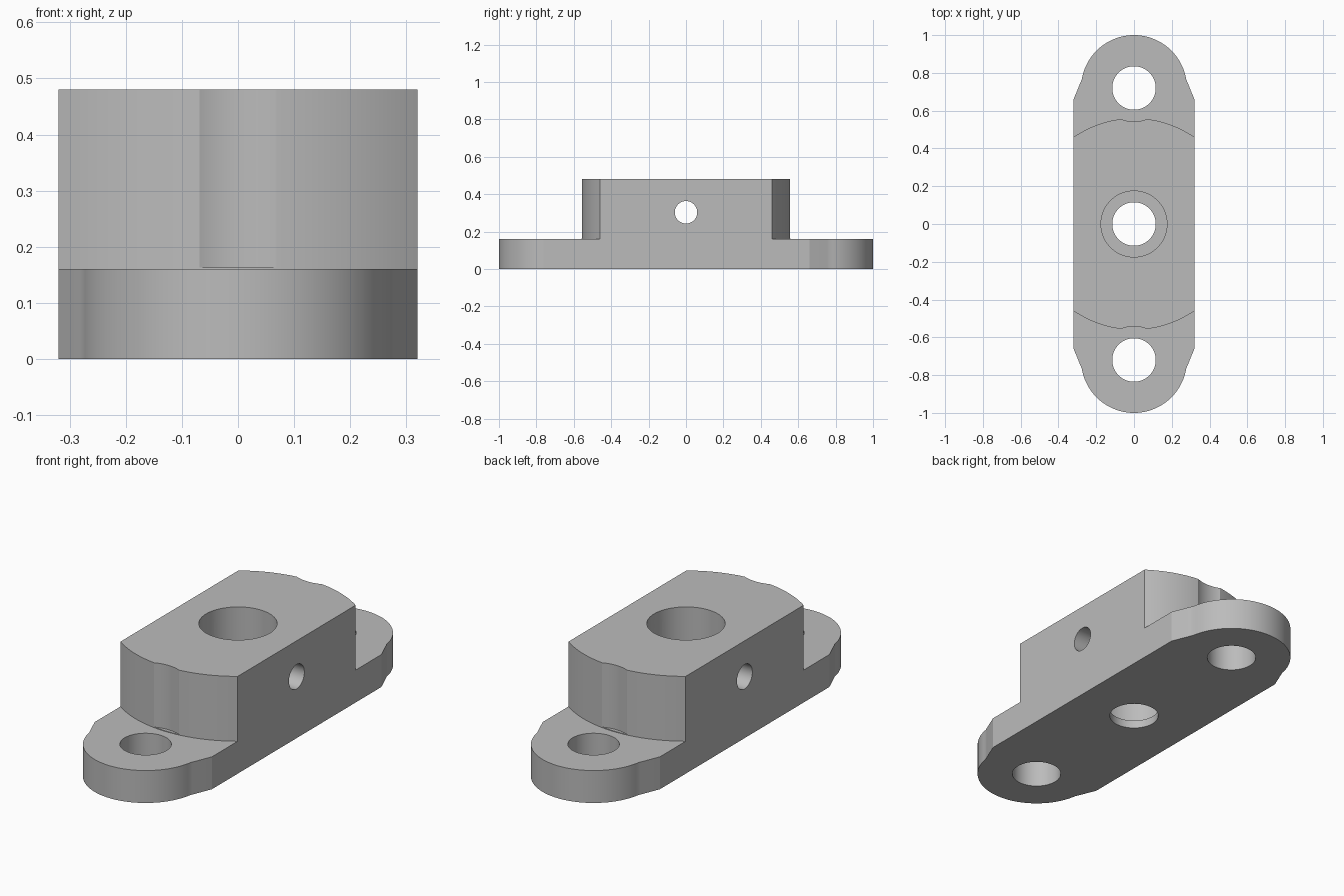
import bpy, bmesh
from math import pi, sin, cos, asin, radians

cube = bpy.data.objects.get("Cube")
if cube:
    bpy.data.objects.remove(cube)

# Main dimensions
HALF_W = 0.32
PLATE_H, TOTAL_H = 0.16, 0.48
HOLE_Y, HOLE_R = 0.72, 0.115
BLOCK_R = 0.56

grey = bpy.data.materials.new("machined grey")
grey.use_nodes = True
colour = (0.5, 0.5, 0.5, 1)
grey.diffuse_color = colour
grey.node_tree.nodes["Principled BSDF"].inputs["Base Color"].default_value = colour


def arc(cy, r, a0, a1, n):
    """Points on an arc centred at (0, cy)."""
    return [(r * cos(a0 + (a1 - a0) * i / n), cy + r * sin(a0 + (a1 - a0) * i / n))
            for i in range(n + 1)]


def prism(name, outline, z0, z1):
    """Extrude a closed outline between two heights."""
    bm = bmesh.new()
    face = bm.faces.new([bm.verts.new((x, y, z0)) for x, y in outline])
    ext = bmesh.ops.extrude_face_region(bm, geom=[face])
    top = [v for v in ext["geom"] if isinstance(v, bmesh.types.BMVert)]
    bmesh.ops.translate(bm, verts=top, vec=(0, 0, z1 - z0))
    bmesh.ops.recalc_face_normals(bm, faces=bm.faces)
    mesh = bpy.data.meshes.new(name)
    bm.to_mesh(mesh)
    bm.free()
    mesh.materials.append(grey)
    obj = bpy.data.objects.new(name, mesh)
    bpy.context.collection.objects.link(obj)
    return obj


def cylinder(name, cy, r, z0, z1):
    return prism(name, arc(cy, r, 0, 2 * pi, 64)[:-1], z0, z1)


def combine(body, tool, operation):
    """Apply a boolean and discard the tool."""
    tool.hide_render = True
    mod = body.modifiers.new(tool.name, "BOOLEAN")
    mod.operation, mod.solver, mod.object = operation, "EXACT", tool
    bpy.context.view_layer.objects.active = body
    bpy.ops.object.modifier_apply(modifier=mod.name)
    bpy.data.objects.remove(tool)


# Base plate: straight flanks, tapered shoulders, round ends
start = asin(0.16)
back = ([(HALF_W, 0.66), (0.281, 0.755)]
        + arc(HOLE_Y, 0.28, start, pi - start, 40)
        + [(-0.281, 0.755), (-HALF_W, 0.66)])
body = prism("bearing_bracket", back + [(-x, -y) for x, y in back], 0, PLATE_H)

# Raised block: flat flanks with rounded ends
end = asin(0.46 / BLOCK_R)
end_arc = arc(0, BLOCK_R, end, pi - end, 24)
end_arc[0], end_arc[-1] = (HALF_W, 0.46), (-HALF_W, 0.46)
block = prism("raised_block", end_arc + [(-x, -y) for x, y in end_arc], PLATE_H, TOTAL_H)
combine(body, block, "UNION")

# Mounting holes and the screw-head clearance grooves above them
for side in (-1, 1):
    combine(body, cylinder("mount_hole", side * HOLE_Y, HOLE_R, -0.1, 0.3), "DIFFERENCE")
    combine(body, cylinder("clearance_groove", side * HOLE_Y, 0.178, 0.163, 0.6), "DIFFERENCE")

# Stepped centre bore
combine(body, cylinder("bore", 0, 0.175, 0.04, 0.6), "DIFFERENCE")
combine(body, cylinder("bore_outlet", 0, HOLE_R, -0.1, 0.2), "DIFFERENCE")

# Cross hole through both flanks
cross = cylinder("cross_hole", 0, 0.06, -0.5, 0.5)
cross.rotation_euler.y = pi / 2
cross.location.z = 0.303
bpy.context.view_layer.update()
combine(body, cross, "DIFFERENCE")

# Merge coplanar faces and smooth the curved walls
bm = bmesh.new()
bm.from_mesh(body.data)
bmesh.ops.remove_doubles(bm, verts=bm.verts, dist=1e-5)
bmesh.ops.dissolve_limit(bm, angle_limit=radians(0.5), verts=bm.verts, edges=bm.edges)
bm.to_mesh(body.data)
bm.free()
for o in bpy.context.selected_objects:
    o.select_set(False)
body.select_set(True)
bpy.context.view_layer.objects.active = body
bpy.ops.object.shade_smooth_by_angle(angle=radians(20))
